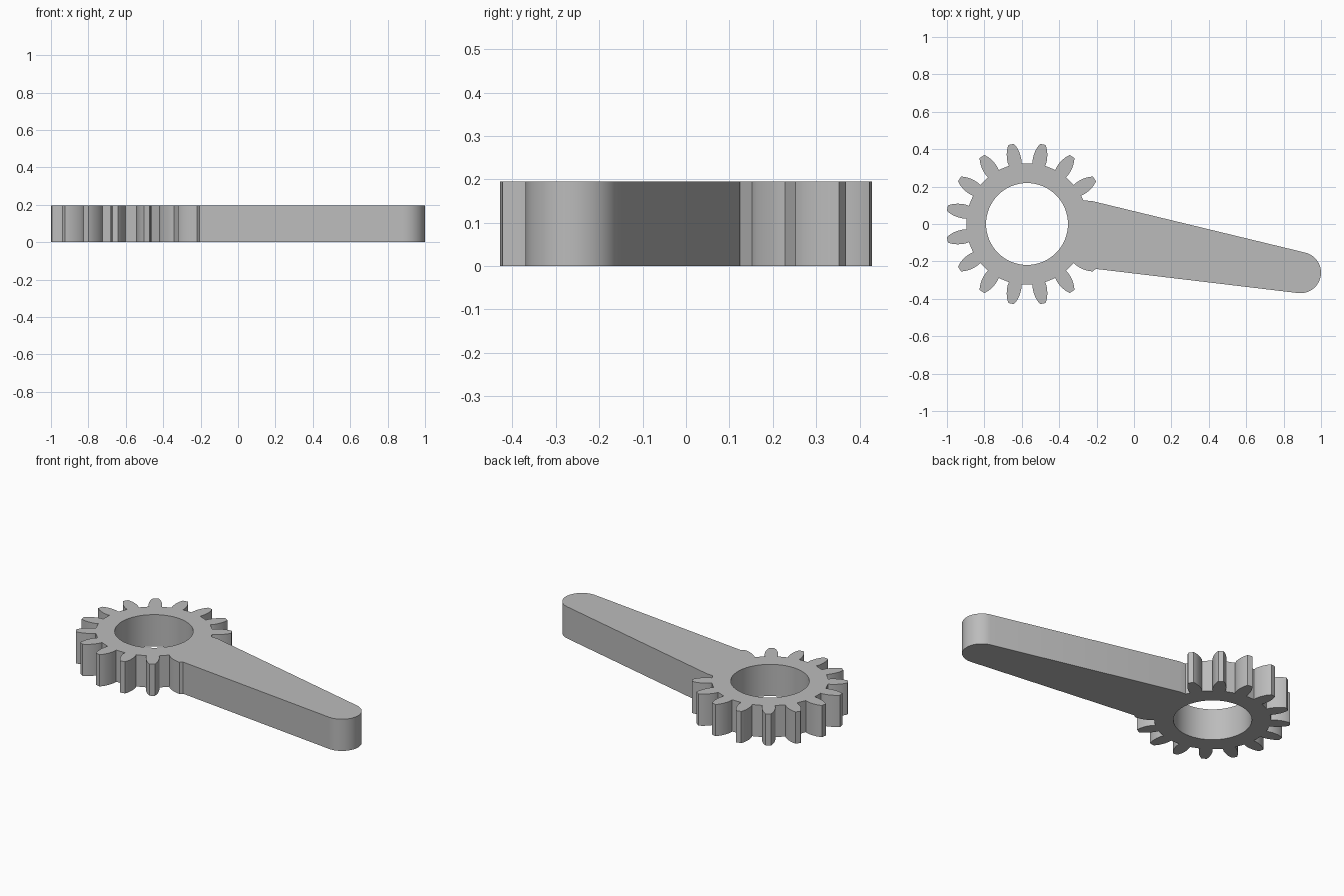
import bpy, bmesh
from math import cos, sin, pi, radians, atan2
from mathutils import Vector

cube = bpy.data.objects.get("Cube")
if cube:
    bpy.data.objects.remove(cube, do_unlink=True)

HEIGHT = 0.195
TEETH = 16
HUB = Vector((-0.572, 0.0))
HOLE_RADIUS = 0.219
TIP = Vector((0.89, -0.26))
TIP_RADIUS = 0.11
# Tooth flank: (radius, half width) from root to crest
FLANK = [(0.326, 0.034), (0.338, 0.037), (0.352, 0.038), (0.37, 0.037),
         (0.388, 0.034), (0.406, 0.029), (0.42, 0.023), (0.434, 0.015)]


def polar(centre, radius, angle):
    return centre + Vector((cos(angle), sin(angle))) * radius


def tooth(angle):
    """Counter-clockwise outline of one gear tooth."""
    sides = [(r, -w) for r, w in FLANK] + [(r, w) for r, w in reversed(FLANK)]
    return [polar(HUB, r, angle + atan2(w, r)) for r, w in sides]


def loop(bm, points):
    verts = [bm.verts.new((p.x, p.y, 0)) for p in points]
    return [bm.edges.new((v, verts[i - 1])) for i, v in enumerate(verts)]


# Gear teeth around the hub, leaving out the two that merge into the arm
outline = []
for k in range(1, TEETH - 1):
    outline += tooth((k + 0.5) * 2 * pi / TEETH)
outline = outline[:-len(FLANK)]

# Tapered arm with a rounded end
outline.append(Vector((-0.205, -0.24)))
start, end, steps = radians(-97), radians(76.4), 28
outline += [polar(TIP, TIP_RADIUS, start + (end - start) * i / steps)
            for i in range(steps + 1)]
outline += [Vector((-0.225, 0.123)), Vector((-0.27, 0.126))]

# Round bore
bore = [polar(HUB, HOLE_RADIUS, 2 * pi * i / 64) for i in range(64)]

# Fill the profile and extrude it to full thickness
bm = bmesh.new()
edges = loop(bm, outline) + loop(bm, bore)
bmesh.ops.triangle_fill(bm, edges=edges, use_beauty=True, use_dissolve=False)
solid = bmesh.ops.extrude_face_region(bm, geom=bm.faces[:], use_keep_orig=True)
top = [v for v in solid["geom"] if isinstance(v, bmesh.types.BMVert)]
bmesh.ops.translate(bm, verts=top, vec=(0, 0, HEIGHT))
bmesh.ops.recalc_face_normals(bm, faces=bm.faces[:])
mesh = bpy.data.meshes.new("gear_lever")
bm.to_mesh(mesh)
bm.free()

lever = bpy.data.objects.new("gear_lever", mesh)
bpy.context.collection.objects.link(lever)

# Plain grey
grey = bpy.data.materials.new("plain_grey")
grey.use_nodes = True
colour = (0.5, 0.5, 0.5, 1)
grey.diffuse_color = colour
grey.node_tree.nodes["Principled BSDF"].inputs["Base Color"].default_value = colour
mesh.materials.append(grey)

# Smooth curved walls, sharp rims and tooth edges
bpy.ops.object.select_all(action="DESELECT")
lever.select_set(True)
bpy.context.view_layer.objects.active = lever
bpy.ops.object.shade_smooth_by_angle(angle=radians(30))
